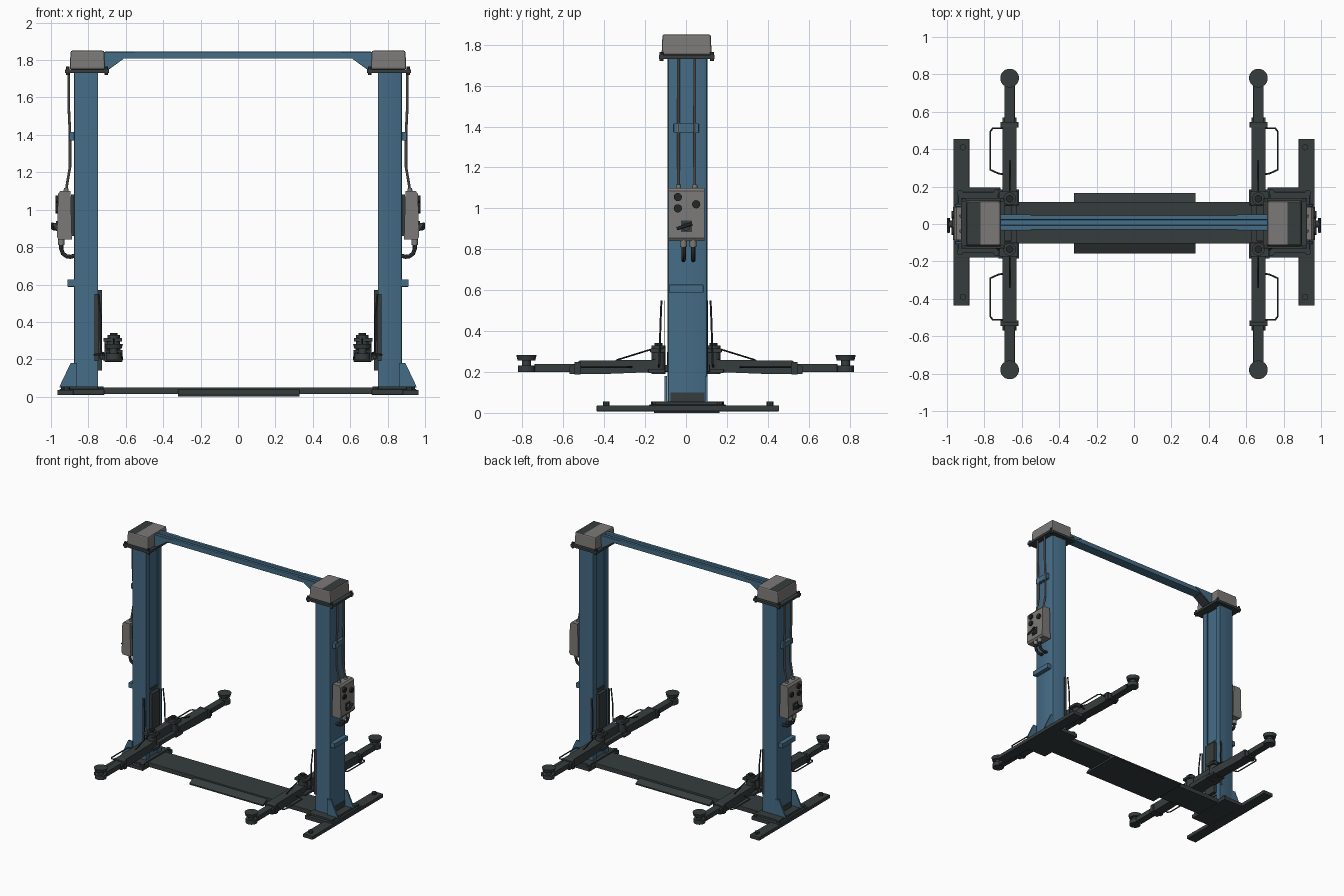
import bpy, bmesh, math
from mathutils import Matrix, Vector

cube = bpy.data.objects.get("Cube")
if cube:
    bpy.data.objects.remove(cube)


def material(name, rgb):
    m = bpy.data.materials.new(name)
    m.use_nodes = True
    m.diffuse_color = (*rgb, 1)
    m.node_tree.nodes["Principled BSDF"].inputs["Base Color"].default_value = (*rgb, 1)
    return m


BLUE = material("steel blue", (0.06, 0.15, 0.24))
DARK = material("dark grey green", (0.037, 0.046, 0.047))
GREY = material("warm grey", (0.2, 0.195, 0.185))
BLACK = material("near black", (0.017, 0.019, 0.02))
CY = 0.007  # depth centre of the posts


def add(name, mesh, mat, smooth=False):
    ob = bpy.data.objects.new(name, mesh)
    bpy.context.collection.objects.link(ob)
    if not mesh.materials:
        mesh.materials.append(mat)
    for p in mesh.polygons:
        p.use_smooth = smooth
    if smooth:
        bpy.ops.object.select_all(action='DESELECT')
        ob.select_set(True)
        bpy.context.view_layer.objects.active = ob
        bpy.ops.object.shade_smooth_by_angle(angle=math.radians(40))
    return ob


def finish(name, bm, mat, smooth=False):
    bmesh.ops.recalc_face_normals(bm, faces=bm.faces)
    mesh = bpy.data.meshes.new(name)
    bm.to_mesh(mesh)
    bm.free()
    return add(name, mesh, mat, smooth)


def box(name, x, y, z, mat, bevel=0):
    bm = bmesh.new()
    bmesh.ops.create_cube(bm, size=1)
    for v in bm.verts:
        v.co = [r[0] if c < 0 else r[1] for c, r in zip(v.co, (x, y, z))]
    if bevel:
        bmesh.ops.bevel(bm, geom=bm.edges[:], offset=bevel, segments=2, affect='EDGES', profile=0.5)
    return finish(name, bm, mat)


def rod(name, a, b, r, mat, r2=None, sides=20):
    a, b = Vector(a), Vector(b)
    bm = bmesh.new()
    turn = (b - a).to_track_quat('Z', 'Y').to_matrix().to_4x4()
    bmesh.ops.create_cone(bm, cap_ends=True, segments=sides, radius1=r, radius2=r2 or r,
                          depth=(b - a).length, matrix=Matrix.Translation((a + b) / 2) @ turn)
    return finish(name, bm, mat, True)


def tube(name, pts, r, mat):
    curve = bpy.data.curves.new(name, 'CURVE')
    curve.dimensions = '3D'
    curve.bevel_depth, curve.bevel_resolution, curve.use_fill_caps = r, 2, True
    s = curve.splines.new('POLY')
    s.points.add(len(pts) - 1)
    for p, co in zip(s.points, pts):
        p.co = (*co, 1)
    tmp = bpy.data.objects.new("tmp", curve)
    bpy.context.collection.objects.link(tmp)
    mesh = bpy.data.meshes.new_from_object(tmp.evaluated_get(bpy.context.evaluated_depsgraph_get()))
    bpy.data.objects.remove(tmp)
    mesh.materials.clear()
    return add(name, mesh, mat, True)


def prism(name, pts, axis, lo, hi, mat, smooth=False):
    """Extrude a 2D outline along x, y or z; pts are the two other axes in order."""
    bm = bmesh.new()
    verts = []
    for p in pts:
        co = list(p)
        co.insert('xyz'.index(axis), lo)
        verts.append(bm.verts.new(co))
    face = bm.faces.new(verts)
    step = Vector([hi - lo if a == axis else 0 for a in 'xyz'])
    out = bmesh.ops.extrude_face_region(bm, geom=[face])
    bmesh.ops.translate(bm, vec=step, verts=[v for v in out['geom'] if isinstance(v, bmesh.types.BMVert)])
    return finish(name, bm, mat, smooth)


def mirror(objs, axis, old, new):
    scale = Matrix.Diagonal([-1 if a == axis else 1 for a in 'xyz'] + [1])
    result = []
    for ob in objs:
        me = ob.data.copy()
        me.transform(scale)
        me.flip_normals()
        copy = bpy.data.objects.new(ob.name.replace(old, new), me)
        bpy.context.collection.objects.link(copy)
        result.append(copy)
    return result


# Post: C channel opening inward, with rounded outer corners and lips
half = [(0.748, 0.055), (0.748, 0.098), (0.862, 0.098), (0.873, 0.093), (0.878, 0.082)]
inner = [(0.866, 0.078), (0.858, 0.086), (0.76, 0.086), (0.76, 0.055)]
section = [(x, CY + y) for x, y in half] + [(x, CY - y) for x, y in reversed(half)]
section += [(x, CY - y) for x, y in inner] + [(x, CY + y) for x, y in reversed(inner)]
side = [prism("left_post", section, 'z', 0.04, 1.74, BLUE, True)]
side += [box("left_post_foot_band", (0.8785, 0.88), (-0.075, 0.09), (0.04, 0.1), DARK)]

# Base plate, cross foot and anchor bolts
side += [box("left_base_plate", (0.715, 0.955), (-0.18, 0.195), (0.01, 0.04), DARK, 0.003),
         box("left_base_step", (0.73, 0.94), (-0.155, 0.17), (0.038, 0.055), DARK, 0.003),
         box("left_cross_foot", (0.88, 0.965), (-0.437, 0.455), (0.008, 0.036), DARK, 0.003)]
for i, (x, y) in enumerate([(0.915, -0.39), (0.915, 0.41), (0.93, -0.15), (0.93, 0.165),
                            (0.735, -0.155), (0.735, 0.17)]):
    side.append(rod(f"left_anchor_bolt_{i}", (x, y, 0.03), (x, y, 0.055), 0.017, DARK, sides=8))
for i, y in enumerate((-0.1, 0.1)):
    side.append(prism(f"left_foot_gusset_{i}", [(0.86, 0.05), (0.955, 0.05), (0.945, 0.075), (0.895, 0.18), (0.86, 0.18)],
                      'y', y - 0.006, y + 0.006, BLUE))

# Top plate, head cover with a dark outer half on top, beam bracket
side += [box("left_top_plate", (0.69, 0.925), (-0.132, 0.14), (1.73, 1.75), DARK, 0.003)]
for i, (x, y) in enumerate([(0.91, -0.12), (0.91, 0.128), (0.705, -0.12), (0.705, 0.128)]):
    side.append(rod(f"left_top_bolt_{i}", (x, y, 1.72), (x, y, 1.765), 0.01, DARK, sides=8))
cover = bmesh.new()
bmesh.ops.create_cube(cover, size=1)
for v in cover.verts:
    top = v.co.z > 0
    v.co = (0.805 + v.co.x * (0.18 if top else 0.19), 0.003 + v.co.y * (0.236 if top else 0.245), 1.85 if top else 1.75)
bmesh.ops.bevel(cover, geom=cover.edges[:], offset=0.009, segments=2, affect='EDGES', profile=0.5)
bmesh.ops.bisect_plane(cover, geom=cover.verts[:] + cover.edges[:] + cover.faces[:],
                       plane_co=(0.82, 0, 0), plane_no=(1, 0, 0))
head = finish("left_head_cover", cover, GREY)
head.data.materials.append(DARK)
for p in head.data.polygons:
    if p.normal.z > 0.8 and p.center.x > 0.82:
        p.material_index = 1
side.append(head)
for i, y in enumerate((-0.036, 0.046)):
    side.append(prism(f"left_beam_bracket_{i}", [(0.72, 1.75), (0.7, 1.75), (0.6, 1.815), (0.55, 1.842), (0.72, 1.842)],
                      'y', y, y + 0.006, BLUE))
side.append(prism("left_bracket_web", [(0.712, 1.75), (0.69, 1.75), (0.61, 1.808), (0.712, 1.815)],
                  'y', -0.03, 0.046, DARK))

# Control box with buttons, switch lever, conduits and cable loops
side += [prism("left_control_box", [(0.888, 0.84), (0.958, 0.84), (0.968, 0.855), (0.962, 1.085), (0.95, 1.1), (0.895, 1.1)],
               'y', -0.085, 0.09, GREY),
         box("left_box_mount", (0.876, 0.892), (-0.06, 0.065), (0.86, 1.08), DARK),
         box("left_switch_plate", (0.96, 0.972), (-0.025, 0.03), (0.885, 0.94), DARK),
         rod("left_switch_knob", (0.965, 0, 0.91), (0.99, 0, 0.91), 0.02, DARK),
         rod("left_switch_lever", (0.992, -0.045, 0.9), (0.992, 0.03, 0.925), 0.008, BLACK)]
for i, (y, z) in enumerate([(-0.04, 1.055), (-0.04, 1.0), (0.05, 1.02)]):
    side.append(rod(f"left_button_{i}", (0.95, y, z), (0.976, y, z), 0.02, BLACK))
for i, y in enumerate((-0.037, 0.043)):
    side += [tube(f"left_conduit_{i}", [(0.92, y, 1.09), (0.915, y, 1.13), (0.898, y, 1.23),
                                        (0.898, y, 1.4), (0.905, y, 1.55), (0.905, y, 1.73)], 0.007, GREY),
             rod(f"left_conduit_gland_{i}", (0.92, y, 1.09), (0.918, y, 1.115), 0.013, GREY)]
for i, y in enumerate((-0.012, 0.035)):
    side += [tube(f"left_cable_loop_{i}", [(0.945, y, 0.85), (0.945, y, 0.79), (0.936, y, 0.765), (0.915, y, 0.75),
                                           (0.895, y, 0.748), (0.87, y, 0.755)], 0.011, DARK),
             rod(f"left_cable_gland_{i}", (0.945, y, 0.81), (0.945, y, 0.845), 0.017, GREY)]
side += [box("left_upper_clip", (0.87, 0.902), (-0.06, 0.063), (1.37, 1.415), BLUE, 0.003),
         box("left_lower_clip", (0.87, 0.912), (-0.083, 0.085), (0.588, 0.627), BLUE, 0.003)]

# Carriage riding inside the post, with its cross head
side += [box("left_carriage", (0.752, 0.83), (CY - 0.075, CY + 0.075), (0.12, 0.6), DARK),
         box("left_carriage_face", (0.728, 0.752), (CY - 0.05, CY + 0.05), (0.14, 0.57), DARK),
         box("left_carriage_head", (0.625, 0.74), (CY - 0.11, CY + 0.11), (0.2, 0.235), DARK, 0.004),
         box("left_carriage_beam", (0.655, 0.715), (CY - 0.1, CY + 0.1), (0.23, 0.3), DARK, 0.004),
         rod("left_lift_chain", (0.79, 0.02, 0.6), (0.79, 0.02, 1.73), 0.008, BLACK)]

# One swinging arm, reaching backward
arm = [rod("left_rear_arm_hub", (0.665, 0.135, 0.19), (0.665, 0.135, 0.33), 0.034, DARK),
       rod("left_rear_arm_pin", (0.665, 0.135, 0.33), (0.665, 0.135, 0.342), 0.02, BLACK),
       box("left_rear_hub_lower", (0.615, 0.725), (0.1, 0.185), (0.195, 0.215), DARK, 0.003),
       box("left_rear_hub_upper", (0.62, 0.72), (0.1, 0.175), (0.295, 0.315), DARK, 0.003),
       prism("left_rear_arm_sleeve", [(0.15, 0.2), (0.4, 0.19), (0.57, 0.19), (0.57, 0.225), (0.52, 0.255), (0.15, 0.26)],
             'x', 0.628, 0.703, DARK),
       box("left_rear_arm_collar", (0.618, 0.714), (0.515, 0.545), (0.187, 0.25), DARK, 0.003),
       box("left_rear_arm_extension", (0.637, 0.693), (0.5, 0.74), (0.2, 0.24), DARK, 0.003),
       rod("left_rear_pad_socket", (0.665, 0.78, 0.2), (0.665, 0.78, 0.232), 0.042, DARK),
       rod("left_rear_pad_stem", (0.665, 0.78, 0.23), (0.665, 0.78, 0.262), 0.022, DARK),
       rod("left_rear_pad", (0.665, 0.78, 0.257), (0.665, 0.78, 0.283), 0.043, DARK, 0.05, 28),
       tube("left_rear_stay", [(0.665, 0.14, 0.32), (0.665, 0.34, 0.258)], 0.004, BLACK),
       tube("left_rear_foot_guard", [(0.69, 0.265, 0.225), (0.725, 0.27, 0.225), (0.768, 0.29, 0.225),
                                     (0.768, 0.495, 0.225), (0.755, 0.512, 0.225), (0.69, 0.512, 0.225)], 0.005, DARK),
       tube("left_rear_lock_rod", [(0.745, 0.12, 0.55), (0.735, 0.125, 0.43), (0.735, 0.13, 0.24), (0.68, 0.135, 0.22)],
            0.005, DARK),
       box("left_rear_guide_shoe", (0.746, 0.768), (CY + 0.098, CY + 0.101), (0.19, 0.55), DARK)]
side += arm + mirror(arm, 'y', "rear", "front")
mirror(side, 'x', "left", "right")

# Overhead beam: shallow channel with two raised edges
box("beam_floor", (-0.715, 0.715), (-0.03, 0.046), (1.808, 1.818), BLUE)
for n, y in (("front", -0.03), ("rear", 0.022)):
    box(f"beam_{n}_rail", (-0.715, 0.715), (y, y + 0.024), (1.808, 1.845), BLUE, 0.004)

# Floor cover with ramps in the middle
box("floor_cover", (-0.725, 0.725), (-0.105, 0.118), (0.014, 0.05), DARK, 0.004)
prism("cover_ramps", [(-0.157, 0), (0.165, 0), (0.165, 0.01), (0.095, 0.046), (-0.09, 0.046), (-0.157, 0.01)],
      'x', -0.32, 0.33, DARK)
